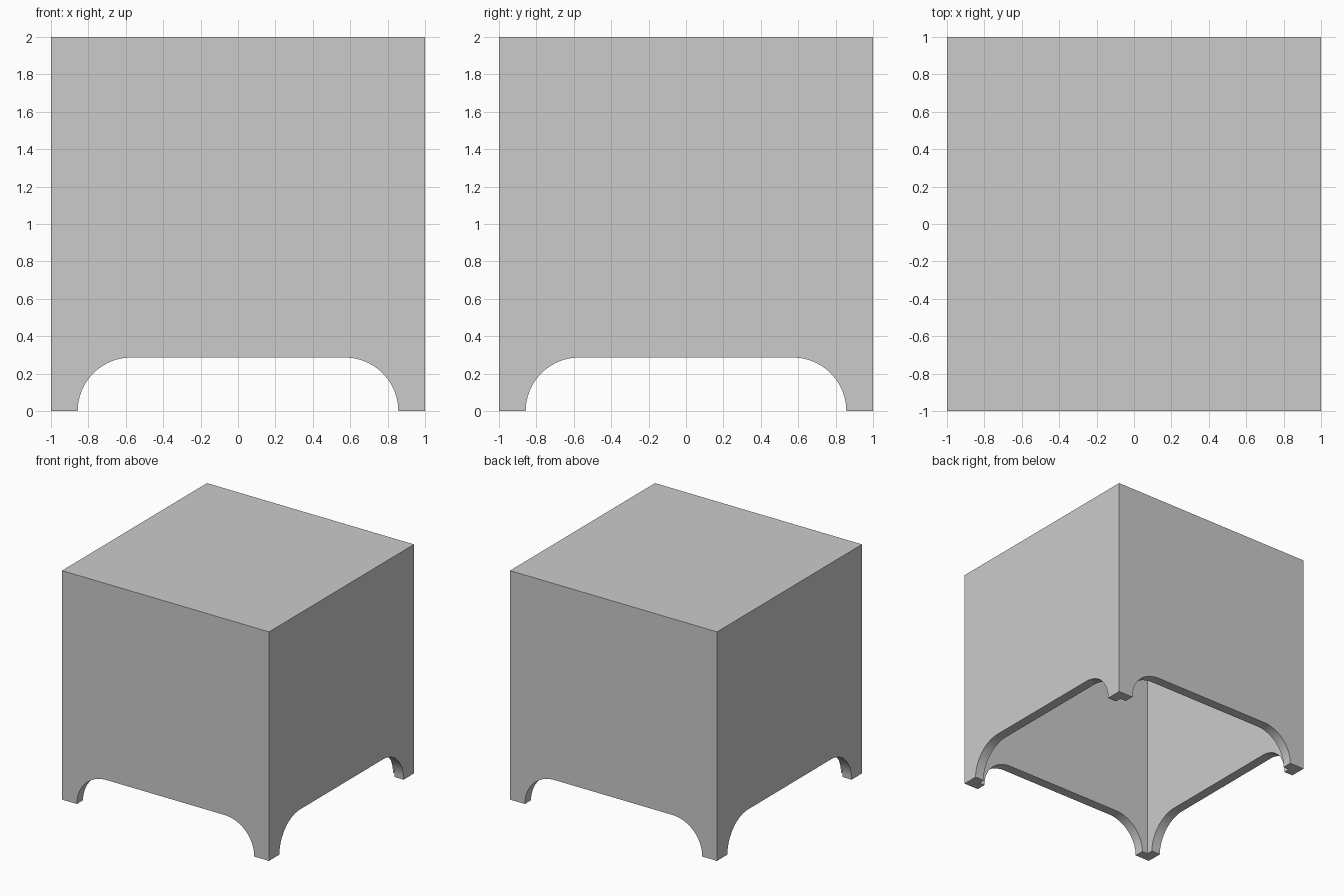
import bpy
import bmesh
import math

SIZE = 2.0      # overall cube side
WALL = 0.086    # shell thickness
ARCH = 0.286    # arch height, also its corner radius
SPAN = 0.857    # half width of the arch at the floor
STEPS = 24      # segments in each rounded corner

default = bpy.data.objects.get("Cube")
if default:
    bpy.data.objects.remove(default, do_unlink=True)

grey = bpy.data.materials.new("plain grey")
grey.use_nodes = True
COLOUR = (0.6, 0.6, 0.6, 1.0)
grey.diffuse_color = COLOUR
grey.node_tree.nodes["Principled BSDF"].inputs["Base Color"].default_value = COLOUR


def add_object(name, bm):
    bmesh.ops.recalc_face_normals(bm, faces=bm.faces)
    mesh = bpy.data.meshes.new(name)
    bm.to_mesh(mesh)
    bm.free()
    obj = bpy.data.objects.new(name, mesh)
    bpy.context.collection.objects.link(obj)
    mesh.materials.append(grey)
    return obj


def add_box(name, side, bottom, top):
    bm = bmesh.new()
    bmesh.ops.create_cube(bm, size=1)
    bmesh.ops.scale(bm, vec=(side, side, top - bottom), verts=bm.verts)
    bmesh.ops.translate(bm, vec=(0, 0, (bottom + top) / 2), verts=bm.verts)
    return add_object(name, bm)


def add_arch(name, turn):
    """Round-cornered tunnel running right through the box."""
    arc = [i / STEPS * math.pi / 2 for i in range(STEPS + 1)]
    right = [(SPAN - ARCH + ARCH * math.cos(a), ARCH * math.sin(a)) for a in arc]
    left = [(-x, z) for x, z in reversed(right)]
    profile = [(SPAN, -0.2)] + right + left + [(-SPAN, -0.2)]
    bm = bmesh.new()
    face = bm.faces.new([bm.verts.new((x, -SIZE, z)) for x, z in profile])
    grown = bmesh.ops.extrude_face_region(bm, geom=[face])["geom"]
    ends = [v for v in grown if isinstance(v, bmesh.types.BMVert)]
    bmesh.ops.translate(bm, vec=(0, 2 * SIZE, 0), verts=ends)
    obj = add_object(name, bm)
    obj.rotation_euler.z = turn
    return obj


# Box shell with four feet
box = add_box("box_shell", SIZE, 0, SIZE)
cutters = [
    add_box("inner_hollow_cutter", SIZE - 2 * WALL, -0.3, SIZE - WALL),
    add_arch("front_back_arch_cutter", 0),
    add_arch("side_arch_cutter", math.pi / 2),
]

# Carve the hollow and the arches
bpy.ops.object.select_all(action='DESELECT')
box.select_set(True)
bpy.context.view_layer.objects.active = box
for cutter in cutters:
    cut = box.modifiers.new(cutter.name, 'BOOLEAN')
    cut.operation = 'DIFFERENCE'
    cut.solver = 'EXACT'
    cut.object = cutter
    bpy.ops.object.modifier_apply(modifier=cut.name)
for cutter in cutters:
    bpy.data.objects.remove(cutter, do_unlink=True)

# Smooth the rounded arch corners, keep the edges sharp
bpy.ops.object.shade_smooth_by_angle(angle=math.radians(30))
